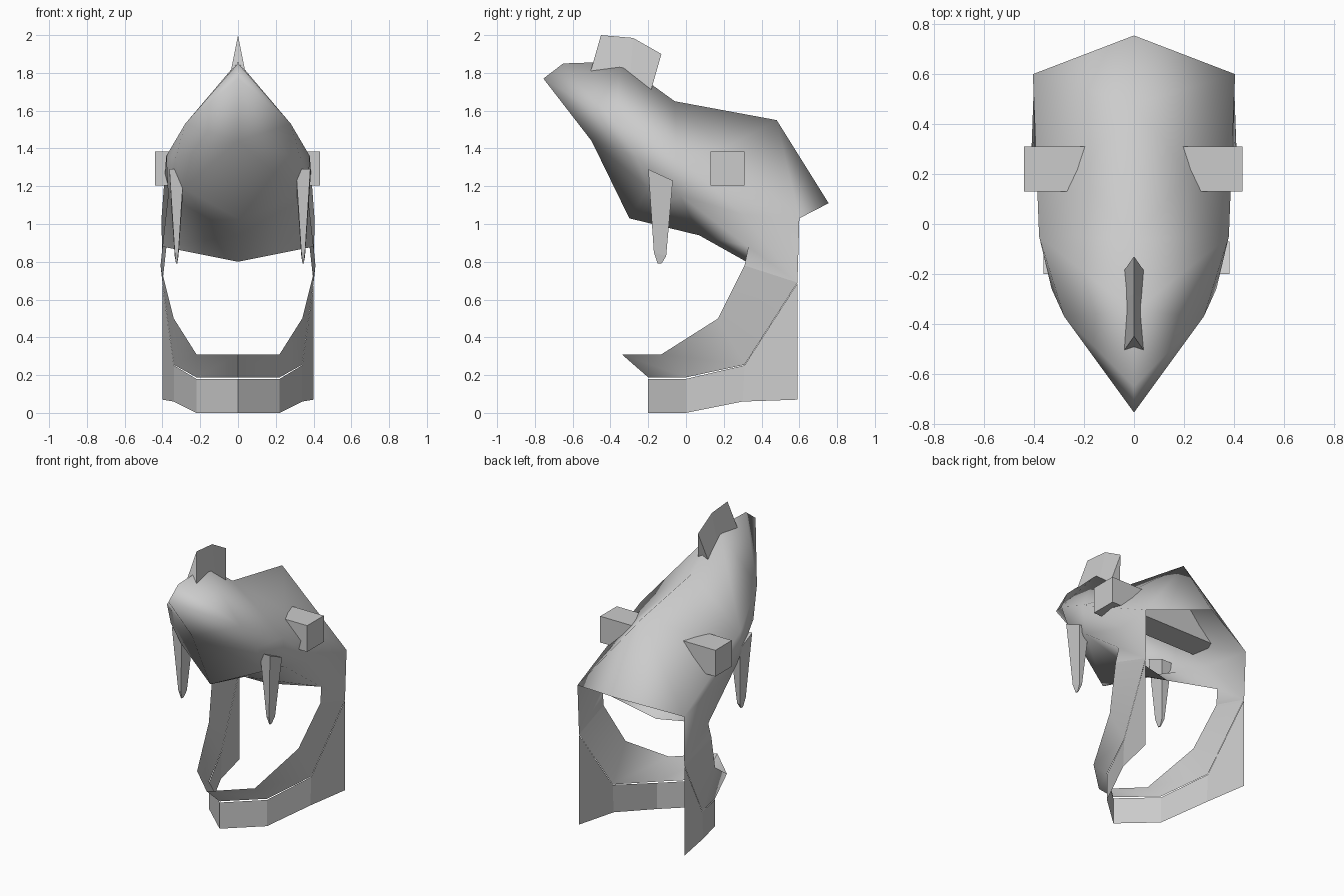
import bpy, math
from mathutils import Vector

cube = bpy.data.objects.get("Cube")
if cube:
    bpy.data.objects.remove(cube, do_unlink=True)

grey = bpy.data.materials.new("plain grey")
grey.use_nodes = True
colour = (0.6, 0.6, 0.6, 1)
grey.diffuse_color = colour
grey.node_tree.nodes["Principled BSDF"].inputs["Base Color"].default_value = colour


def build(name, verts, faces, mirror=False, smooth=None):
    mesh = bpy.data.meshes.new(name)
    mesh.from_pydata([Vector(v) for v in verts], [], faces)
    mesh.materials.append(grey)
    obj = bpy.data.objects.new(name, mesh)
    bpy.context.collection.objects.link(obj)
    bpy.ops.object.select_all(action="DESELECT")
    obj.select_set(True)
    bpy.context.view_layer.objects.active = obj
    if mirror:
        mod = obj.modifiers.new("mirror", "MIRROR")
        mod.merge_threshold = 0.002
        bpy.ops.object.modifier_apply(modifier=mod.name)
    bpy.ops.object.mode_set(mode="EDIT")
    bpy.ops.mesh.select_all(action="SELECT")
    bpy.ops.mesh.normals_make_consistent(inside=False)
    bpy.ops.object.mode_set(mode="OBJECT")
    if smooth:
        bpy.ops.object.shade_smooth_by_angle(angle=math.radians(smooth))
    return obj


def strip(upper, lower):
    """Sheet of quads between two edges with equal point counts."""
    n = len(upper)
    return upper + lower, [(i, i + 1, n + i + 1, n + i) for i in range(n - 1)]


def loft(rings):
    """Closed solid through rings with equal point counts."""
    n = len(rings[0])
    faces = [tuple(range(n)), tuple(range(len(rings) * n - n, len(rings) * n))]
    for r in range(len(rings) - 1):
        for i in range(n):
            j = (i + 1) % n
            faces.append((r * n + i, r * n + j, r * n + n + j, r * n + n + i))
    return [v for ring in rings for v in ring], faces


# Head shell: one half, open at the back, with side posts running down
half = {
    "nose": (0, -.755, 1.77), "brow": (0, -.65, 1.85), "crown": (0, -.35, 1.86),
    "nape": (0, -.06, 1.65), "hump": (0, .48, 1.55), "tail": (0, .755, 1.11),
    "snout": (.28, -.37, 1.53), "cheek": (.38, -.05, 1.36), "corner": (.405, .6, 1.03),
    "flank": (.22, .2, 1.4), "muzzle": (.33, -.26, 1.35), "jaw": (.29, -.2, 1.19),
    "lip": (0, -.5, 1.44), "chin": (0, -.3, 1.03), "palate": (0, .07, .94),
    "throat": (0, .32, .8), "hinge": (.4, .33, .88), "jowl": (.37, -.03, 1.15),
    "joint": (.36, .3, 1.05), "post_front": (.41, .31, .78), "post_back": (.4, .59, .69),
}
panels = [
    "nose brow snout", "brow crown snout", "crown nape cheek snout",
    "nape hump flank", "hump corner flank", "corner cheek flank", "cheek nape flank",
    "hump tail corner", "nose snout lip", "snout muzzle lip", "snout cheek muzzle",
    "lip muzzle jaw", "lip jaw chin", "muzzle cheek jowl", "muzzle jowl jaw",
    "chin jaw jowl", "chin jowl palate", "palate jowl hinge throat",
    "jowl joint hinge", "cheek joint jowl", "cheek corner joint",
    "joint corner post_back hinge", "hinge post_back post_front",
]
names = list(half)
build("head_shell", list(half.values()),
      [tuple(names.index(k) for k in p.split()) for p in panels], True, 180)

# Chin guard sweeping forward from the posts
build("chin_guard", *strip(
    [(0, -.34, .31), (.22, -.13, .31), (.34, .17, .5), half["post_front"]],
    [(0, -.2, .188), (.22, 0, .188), (.34, .31, .255), half["post_back"]]), True, 60)

# Flat faceted collar band under the guard
build("collar_band", *strip(
    [(0, -.2, .18), (.22, 0, .18), (.34, .31, .252), (.4, .59, .686)],
    [(0, -.2, 0), (.22, 0, 0), (.34, .3, .06), (.4, .59, .07)]), True)

# Crest: triangular section swept along the crown
build("crest", *loft([
    [(0, y, z), (.042, yb, zb), (-.042, yb, zb)]
    for y, z, yb, zb in [(-.45, 2, -.51, 1.79), (-.28, 1.985, -.3, 1.72), (-.13, 1.9, -.19, 1.69)]]))

# Bar through the head, showing as a block on each side
build("cross_bar", *loft([
    [(x, .13, 1.205), (x, .31, 1.205), (x, .31, 1.385), (x, .13, 1.385)] for x in (-.44, .435)]))

# Tusks
for name, x in (("right_tusk", -.325), ("left_tusk", .345)):
    build(name, *loft([
        [(x - w, y0, z), (x + w, y0, z), (x + w, y1, z2), (x - w, y1, z2)]
        for w, y0, y1, z, z2 in [(.038, -.2, -.07, 1.29, 1.23),
                                 (.01, -.17, -.105, .85, .83),
                                 (.003, -.15, -.13, .79, .79)]]))
